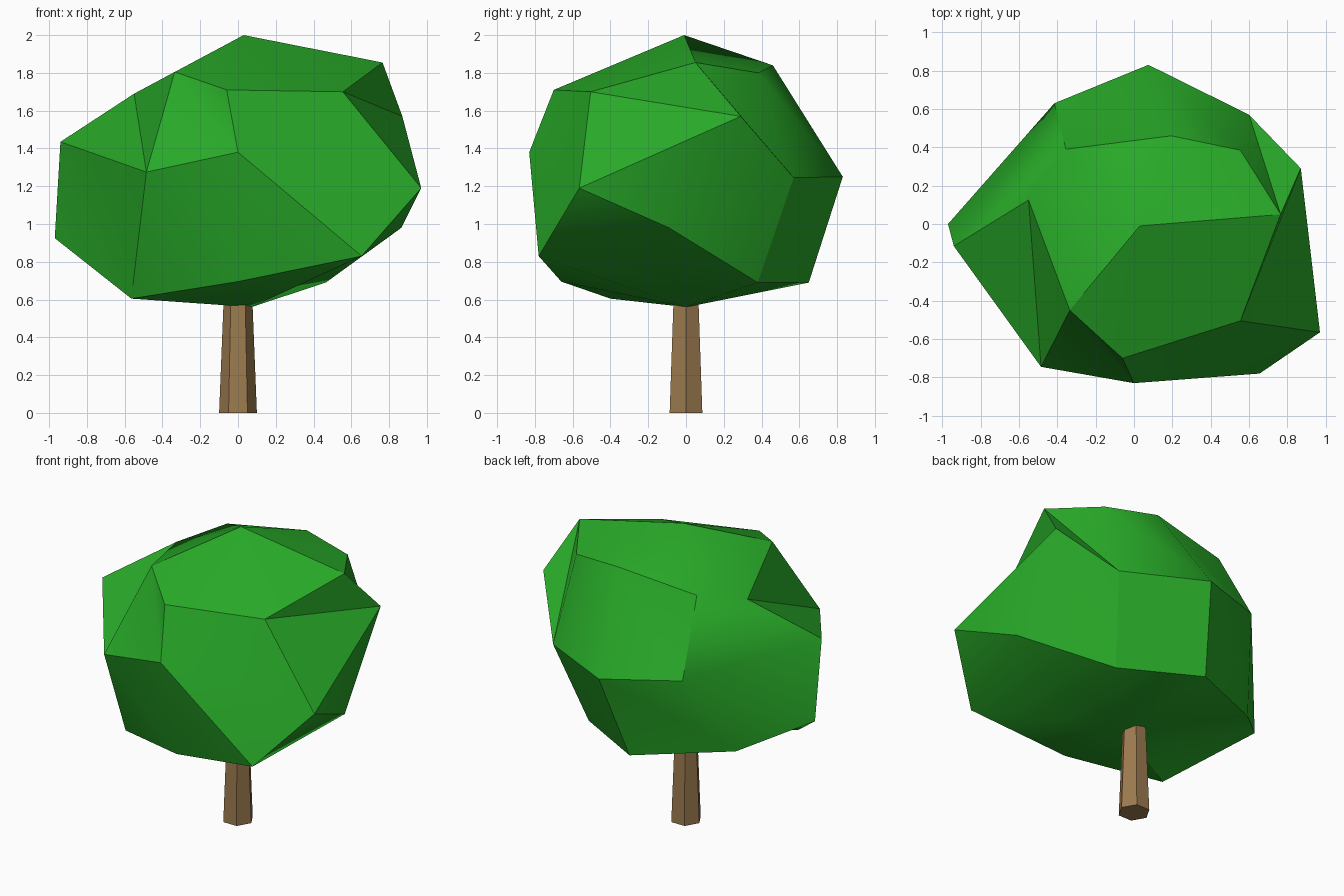
import bpy, bmesh, math

cube = bpy.data.objects.get("Cube")
if cube:
    bpy.data.objects.remove(cube, do_unlink=True)


def material(name, rgb):
    m = bpy.data.materials.new(name)
    m.use_nodes = True
    m.diffuse_color = (*rgb, 1)
    bsdf = next(n for n in m.node_tree.nodes if n.type == 'BSDF_PRINCIPLED')
    bsdf.inputs["Base Color"].default_value = (*rgb, 1)
    return m


leaf_green = material("leaf green", (0.021, 0.40, 0.021))
bark_brown = material("bark brown", (0.33, 0.195, 0.078))


def finish(bm, name, mat):
    bmesh.ops.recalc_face_normals(bm, faces=bm.faces)
    mesh = bpy.data.meshes.new(name)
    bm.to_mesh(mesh)
    bm.free()
    mesh.materials.append(mat)
    obj = bpy.data.objects.new(name, mesh)
    bpy.context.collection.objects.link(obj)
    return obj


# Foliage: three rings of eight points (from the front, counter-clockwise) between two poles
top_pole, bottom_pole = (0.03, -0.01, 2.0), (0.07, 0.0, 0.56)
upper = [(-0.06, -0.70, 1.71), (0.555, -0.505, 1.70), (0.765, 0.05, 1.855), (0.555, 0.385, 1.80),
         (0.195, 0.46, 1.84), (-0.355, 0.39, 1.765), (-0.55, 0.125, 1.69), (-0.335, -0.45, 1.805)]
middle = [(0.0, -0.83, 1.38), (0.97, -0.565, 1.19), (0.87, 0.29, 1.57), (0.60, 0.57, 1.245),
          (0.075, 0.83, 1.25), (-0.415, 0.63, 1.29), (-0.94, -0.115, 1.435), (-0.485, -0.745, 1.275)]
lower = [(0.0, -0.66, 0.695), (0.655, -0.78, 0.83), (0.865, -0.09, 0.98), (0.465, 0.38, 0.69),
         (-0.03, 0.65, 0.69), (-0.62, 0.35, 0.76), (-0.97, 0.0, 0.925), (-0.565, -0.40, 0.605)]

bm = bmesh.new()
rings = [[bm.verts.new(p) for p in ring] for ring in (upper, middle, lower)]
top, bottom = bm.verts.new(top_pole), bm.verts.new(bottom_pole)
for i in range(8):
    j = (i + 1) % 8
    bm.faces.new((top, rings[0][i], rings[0][j]))
    bm.faces.new((bottom, rings[2][j], rings[2][i]))
    for a, b in zip(rings, rings[1:]):
        bm.faces.new((a[i], b[i], b[j]))
        bm.faces.new((a[i], b[j], a[j]))
foliage = finish(bm, "foliage", leaf_green)

# Soft shading on shallow bends, crisp creases elsewhere
bpy.ops.object.select_all(action='DESELECT')
foliage.select_set(True)
bpy.context.view_layer.objects.active = foliage
bpy.ops.object.shade_smooth_by_angle(angle=math.radians(30))

# Trunk: tapered six-sided post reaching into the foliage
bm = bmesh.new()
bmesh.ops.create_cone(bm, cap_ends=True, segments=6, radius1=0.1, radius2=0.07, depth=0.75)
bmesh.ops.translate(bm, verts=bm.verts, vec=(0, 0, 0.375))
# turn so that two corners lie on the x axis
corner = max((v for v in bm.verts if v.co.z < 0.1), key=lambda v: v.co.x).co
if abs(corner.y) > 0.01:
    for v in bm.verts:
        v.co.x, v.co.y = v.co.y, -v.co.x
finish(bm, "trunk", bark_brown)
